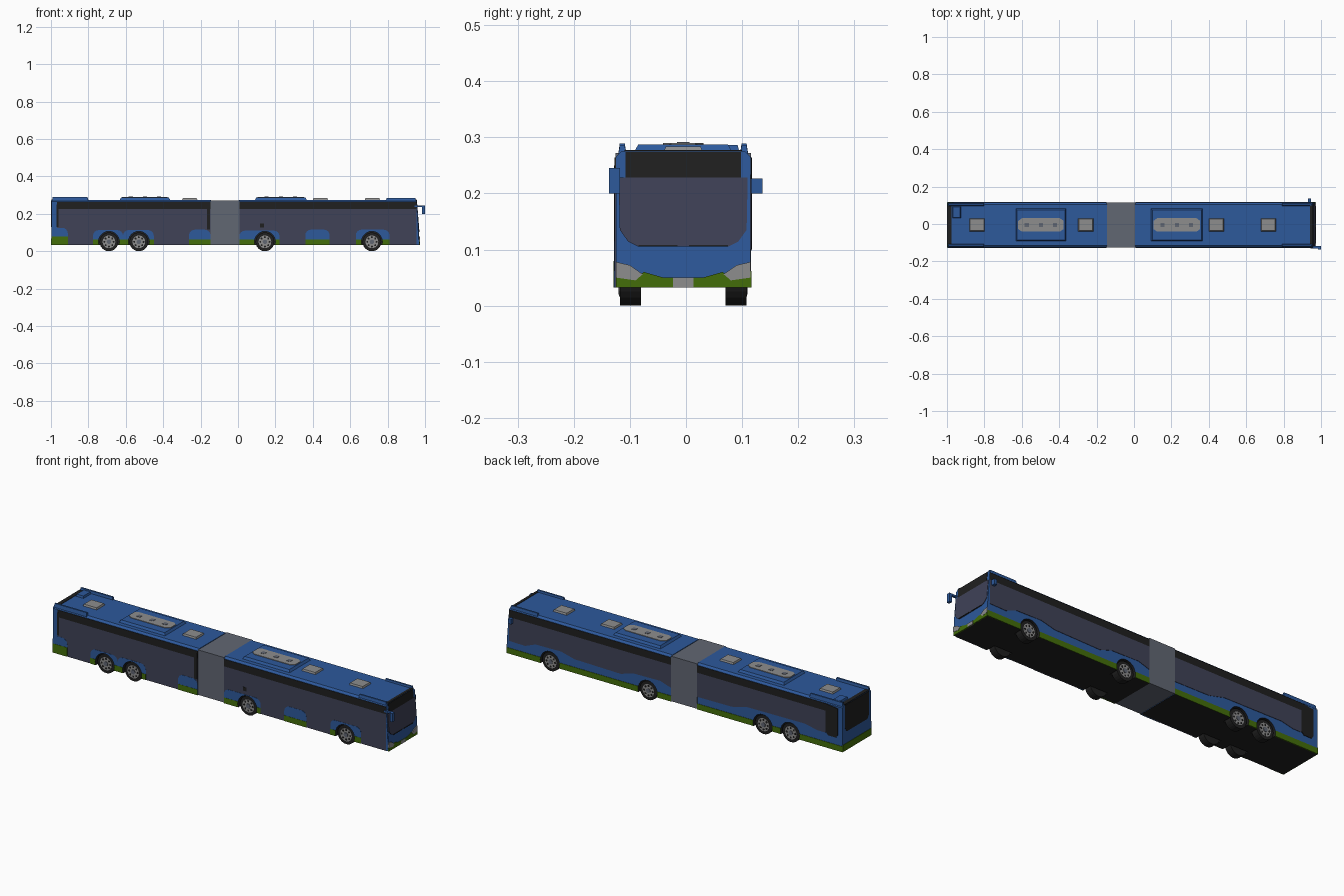
import bpy, bmesh, math
from mathutils import Vector, Matrix

cube = bpy.data.objects.get("Cube")
if cube:
    bpy.data.objects.remove(cube, do_unlink=True)


def material(name, r, g, b):
    m = bpy.data.materials.new(name)
    m.use_nodes = True
    m.diffuse_color = (r, g, b, 1)
    bsdf = m.node_tree.nodes["Principled BSDF"]
    bsdf.inputs["Base Color"].default_value = (r, g, b, 1)
    bsdf.inputs["Roughness"].default_value = 0.7
    return m


BLUE = material("blue paint", 0.026, 0.1, 0.33)
GREEN = material("green paint", 0.056, 0.155, 0.003)
GLASS = material("tinted glass", 0.05, 0.054, 0.095)
BLACK = material("black trim", 0.014, 0.014, 0.014)
GREY = material("bellows grey", 0.12, 0.135, 0.17)
LIGHT = material("light grey", 0.27, 0.27, 0.27)

CY = -0.005            # body centre line
HW = 0.120             # body half width
ZB, ZT = 0.032, 0.275  # body floor and roof
KNEE = 0.105           # height where the windscreen starts to lean
WHEELS_X = (-0.69, -0.53, 0.144, 0.716)


def finish(name, bm, mats):
    bmesh.ops.recalc_face_normals(bm, faces=bm.faces)
    me = bpy.data.meshes.new(name)
    bm.to_mesh(me)
    bm.free()
    for m in mats:
        me.materials.append(m)
    ob = bpy.data.objects.new(name, me)
    bpy.context.collection.objects.link(ob)
    return ob


def prism(name, low, high, mats):
    """Closed solid between two matching outlines."""
    bm = bmesh.new()
    a = [bm.verts.new(p) for p in low]
    b = [bm.verts.new(p) for p in high]
    bm.faces.new(a)
    bm.faces.new(b)
    for i in range(len(a)):
        j = (i + 1) % len(a)
        bm.faces.new((a[i], a[j], b[j], b[i]))
    return finish(name, bm, mats)


def frustum(name, x, y, z, inset, mat):
    """Box whose top is smaller than its base by the inset."""
    def ring(d, h):
        return [(x[0] + d, y[0] + d, h), (x[1] - d, y[0] + d, h),
                (x[1] - d, y[1] - d, h), (x[0] + d, y[1] - d, h)]
    return prism(name, ring(0, z[0]), ring(inset, z[1]), [mat])


def nose_x(z):
    return 0.968 - max(0, z - KNEE) * 0.08


# Each face of the body: where a 2D point lies, and which way is out
FACES = {
    "right": (lambda u, v: Vector((u, CY - HW, v)), Vector((0, -1, 0))),
    "left": (lambda u, v: Vector((u, CY + HW, v)), Vector((0, 1, 0))),
    "front": (lambda u, v: Vector((nose_x(v), CY + u, v)), Vector((1, 0, 0))),
    "rear": (lambda u, v: Vector((-0.997, CY + u, v)), Vector((-1, 0, 0))),
    "roof": (lambda u, v: Vector((u, CY + v, ZT)), Vector((0, 0, 1))),
}


def plate(name, face, pts, mat, proud=0.002):
    place, out = FACES[face]
    base = [place(*p) for p in pts]
    return prism(name, [p - out * 0.003 for p in base],
                 [p + out * proud for p in base], [mat, BLACK])


def rect(u0, u1, v0, v1):
    return [(u0, v0), (u1, v0), (u1, v1), (u0, v1)]


def hump(u0, u1, v0, v1, r=0.03):
    """Rectangle with rounded upper corners."""
    pts = [(u0, v0), (u1, v0)]
    for cx, start in ((u1 - r, 0), (u0 + r, 90)):
        for k in range(5):
            a = math.radians(start + k * 22.5)
            pts.append((cx + r * math.cos(a), v1 - r + r * math.sin(a)))
    return pts


def cylinders(name, places, radius, depth, mats, index=0, sides=24):
    """Cylinders lying along y, merged in one object."""
    bm = bmesh.new()
    for p in places:
        bmesh.ops.create_cone(bm, cap_ends=True, segments=sides, radius1=radius,
                              radius2=radius, depth=depth,
                              matrix=Matrix.Translation(p) @ Matrix.Rotation(math.pi / 2, 4, 'X'))
    for f in bm.faces:
        f.material_index = index
    return finish(name, bm, mats)


cut_parts = []

# Body shells with chamfered roof edges and a black underside
for name, x0, x1 in (("rear_body", -0.997, -0.145), ("front_body", 0.005, None)):
    w, c = HW, 0.01
    section = [(-w, ZB), (w, ZB), (w, KNEE), (w, ZT - c), (w - c, ZT),
               (c - w, ZT), (-w, ZT - c), (-w, KNEE)]
    ob = prism(name, [(x0, CY + y, z) for y, z in section],
               [(nose_x(z) if x1 is None else x1, CY + y, z) for y, z in section], [BLUE, BLACK])
    for p in ob.data.polygons:
        p.material_index = int(p.normal.z < -0.9)
    cut_parts.append(ob)

# Articulation bellows
frustum("bellows", (-0.147, 0.007), (CY - HW - 0.001, CY + HW + 0.001), (0.034, 0.272), 0, GREY)

# Door side: full height glazing, black top band, blue panels, green skirt
for sec, x0, x1 in (("rear", -0.968, -0.147), ("front", 0.007, 0.955)):
    cut_parts.append(plate(sec + "_right_glass", "right", rect(x0, x1, ZB, 0.226), GLASS))
    plate(sec + "_right_band", "right", rect(x0, x1, 0.226, 0.264), BLACK)
plate("right_rear_post", "right", rect(-0.97, -0.96, 0.13, 0.25), BLACK, 0.003)
plate("right_joint_post", "right", rect(-0.167, -0.149, 0.115, 0.25), BLACK, 0.003)
plate("door_button", "right", rect(0.118, 0.14, 0.128, 0.148), BLACK, 0.003)
for i, (x0, x1, top) in enumerate(((-0.997, -0.91, 0.125), (-0.775, -0.615, 0.113),
                                   (-0.615, -0.45, 0.113), (-0.262, -0.147, 0.115),
                                   (0.007, 0.222, 0.11), (0.36, 0.49, 0.115),
                                   (0.63, 0.81, 0.115))):
    cut_parts.append(plate(f"right_panel_{i}", "right", hump(x0, x1, ZB, top), BLUE, 0.003))
    cut_parts.append(plate(f"right_skirt_{i}", "right",
                           rect(x0, x1, ZB, 0.08 if i == 0 else 0.062), GREEN, 0.004))

# Window side: wavy lower glass edge, black top band, green skirt
wave_front = [(0.955, 0.1), (0.86, 0.098), (0.8, 0.122), (0.65, 0.125), (0.57, 0.105),
              (0.3, 0.1), (0.23, 0.122), (0.07, 0.125), (0.007, 0.105)]
wave_rear = [(-0.147, 0.098), (-0.35, 0.1), (-0.44, 0.122), (-0.78, 0.125),
             (-0.85, 0.11), (-0.9, 0.11)]
for sec, wave, end in (("front", wave_front, 0.97), ("rear", wave_rear, -0.997)):
    x0, x1 = wave[0][0], wave[-1][0]
    plate(sec + "_left_glass", "left", wave + [(x1, 0.226), (x0, 0.226)], GLASS)
    plate(sec + "_left_band", "left", rect(x0, x1, 0.226, 0.264), BLACK)
    joint = 0.007 if end > 0 else -0.147
    cut_parts.append(plate(sec + "_left_skirt", "left", rect(joint, end, ZB, 0.062), GREEN))
plate("left_rear_window", "left",
      [(-0.9, 0.115), (-0.915, 0.1), (-0.96, 0.1), (-0.97, 0.115), (-0.97, 0.255), (-0.9, 0.264)], BLACK, 0.003)

# Nose: header, windscreen, lamps, bumper, number plate
plate("front_header", "front", rect(-0.103, 0.103, 0.228, 0.274), BLACK)
plate("windscreen", "front", [(-0.08, KNEE), (0.08, KNEE), (0.098, 0.114), (0.113, 0.135),
                              (0.115, 0.228), (-0.115, 0.228), (-0.113, 0.135), (-0.098, 0.114)], GLASS)
plate("front_bumper", "front", [(-0.12, ZB), (0.12, ZB), (0.12, 0.052), (0.085, 0.05), (0.07, 0.06),
                                (0.035, 0.05), (-0.035, 0.05), (-0.07, 0.06), (-0.085, 0.05),
                                (-0.12, 0.052)], GREEN, 0.003)
plate("front_number_plate", "front", rect(-0.018, 0.018, ZB, 0.05), LIGHT, 0.004)
for side, s in (("left", 1), ("right", -1)):
    plate(side + "_headlamp", "front", [(s * u, v) for u, v in (
        (0.12, 0.05), (0.085, 0.045), (0.072, 0.056), (0.095, 0.072), (0.12, 0.078))], LIGHT, 0.004)
    plate(side + "_wiper", "front", rect(min(s * 0.01, s * 0.08), max(s * 0.01, s * 0.08), KNEE, 0.108),
          BLACK, 0.004)

# Tail: window, roof edge, bumper
plate("rear_window", "rear", [(-0.085, 0.13), (0.085, 0.13), (0.1, 0.15), (0.1, 0.272), (-0.1, 0.272),
                              (-0.1, 0.15)], BLACK)
plate("rear_roof_edge", "roof", rect(-0.997, -0.976, -0.105, 0.105), BLACK)
plate("rear_bumper", "rear", rect(-0.12, 0.12, ZB, 0.068), GREEN)
plate("front_roof_edge", "roof", rect(0.94, 0.954, -0.105, 0.105), BLACK)

# Roof fairings at both ends
for side, s in (("left", 1), ("right", -1)):
    y = sorted((CY + s * 0.1, CY + s * 0.117))
    frustum(side + "_rear_fairing", (-0.995, -0.8), y, (0.262, 0.289), 0.004, BLUE)
    frustum(side + "_front_fairing", (0.79, 0.952), y, (0.262, 0.285), 0.004, BLUE)
frustum("engine_cowl", (-0.972, -0.925), (0.03, 0.096), (0.27, 0.286), 0.004, BLUE)

# Roof units with vented light panels
for i, (x0, x1) in enumerate(((-0.635, -0.36), (0.088, 0.37))):
    frustum(f"roof_unit_{i}", (x0, x1), (CY - 0.09, CY + 0.09), (0.27, 0.287), 0.01, BLUE)
    a, b, m = x0 + 0.016, x1 - 0.016, (x0 + x1) / 2
    ring = [(a + 0.02, -0.036), (b - 0.02, -0.036), (b, -0.022), (b, 0.022),
            (b - 0.02, 0.036), (a + 0.02, 0.036), (a, 0.022), (a, -0.022)]
    prism(f"roof_unit_panel_{i}", [(x, CY + y, 0.284) for x, y in ring],
          [(x, CY + y, 0.29) for x, y in ring], [LIGHT])
    for k in (-1, 0, 1):
        c = m + k * 0.076
        frustum(f"roof_fan_{i}_{k + 1}", (c - 0.011, c + 0.011), (CY - 0.011, CY + 0.011),
                (0.288, 0.2915), 0, GREY)

# Roof hatches
for i, x in enumerate((-0.84, -0.258, 0.44, 0.718)):
    frustum(f"roof_hatch_{i}", (x - 0.042, x + 0.042), (CY - 0.036, CY + 0.036), (0.27, 0.284), 0.005, LIGHT)

# Mirrors: a long hanging arm on the door side, a short one on the other
frustum("right_mirror_arm", (0.945, 0.998), (-0.13, -0.118), (0.236, 0.245), 0, BLUE)
frustum("right_mirror", (0.985, 1.0), (-0.137, -0.118), (0.2, 0.245), 0, BLUE)
frustum("left_mirror", (0.93, 0.946), (0.112, 0.136), (0.2, 0.227), 0, BLUE)

# Wheel wells
wells = cylinders("wheel_well_cutter", [(x, CY + s * 0.105, 0.05) for x in WHEELS_X for s in (-1, 1)],
                  0.056, 0.07, [BLUE, BLACK], 1)
wells.hide_render = True
for ob in cut_parts:
    mod = ob.modifiers.new("wells", 'BOOLEAN')
    mod.operation, mod.solver, mod.object = 'DIFFERENCE', 'EXACT', wells
    bpy.context.view_layer.objects.active = ob
    bpy.ops.object.modifier_apply(modifier=mod.name)
bpy.data.objects.remove(wells, do_unlink=True)

# Wheels: tyre, rim, hub and ring of holes
for i, x in enumerate(WHEELS_X):
    for side, s in (("left", 1), ("right", -1)):
        tag = f"{side}_wheel_{i}"
        cylinders(tag + "_tyre", [(x, CY + s * 0.094, 0.05)], 0.05, 0.037, [BLACK])
        cylinders(tag + "_rim", [(x, CY + s * 0.109, 0.05)], 0.034, 0.01, [LIGHT])
        dots = [(x + 0.025 * math.cos(k * math.pi / 4), CY + s * 0.111,
                 0.05 + 0.025 * math.sin(k * math.pi / 4)) for k in range(8)]
        cylinders(tag + "_holes", dots, 0.0055, 0.008, [BLACK], 0, 8)
        cylinders(tag + "_hub", [(x, CY + s * 0.112, 0.05)], 0.012, 0.01, [GREY], 0, 12)
